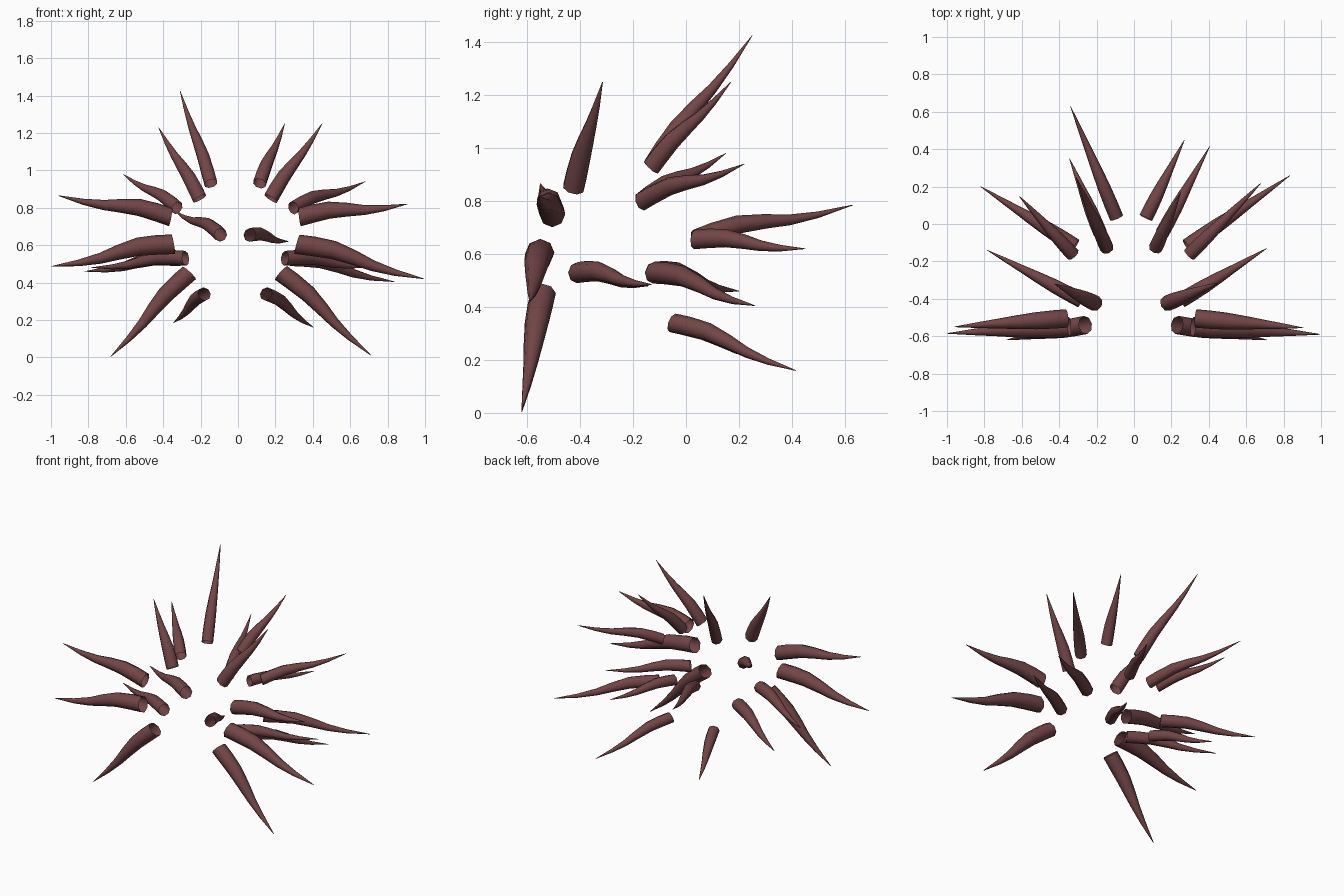
import bpy
import bmesh
import math
from mathutils import Vector

cube = bpy.data.objects.get("Cube")
if cube:
    bpy.data.objects.remove(cube, do_unlink=True)

# One dull red-brown horn colour
horn = bpy.data.materials.new("horn red brown")
horn.use_nodes = True
colour = (0.17, 0.06, 0.06, 1.0)
horn.diffuse_color = colour
shader = horn.node_tree.nodes["Principled BSDF"]
shader.inputs["Base Color"].default_value = colour
shader.inputs["Roughness"].default_value = 0.8

SIDES = 8
MIRROR_X = -0.015          # plane the root ring is mirrored about
# Stations along a spike: (fraction of length, radius factor, upward sway)
PROFILE = [(0, 1, 0), (0.12, 1, 0.018), (0.28, 0.93, 0.032),
           (0.45, 0.75, 0.016), (0.6, 0.55, -0.006), (0.78, 0.33, -0.012),
           (0.92, 0.14, -0.004), (1, 0.03, 0)]


def make_spike(name, root, tip, radius):
    """Sweep a tapering, gently swaying open tube from root to tip."""
    root, tip = Vector(root), Vector(tip)
    axis = tip - root
    direction = axis.normalized()
    up = Vector((0, 0, 1))
    lift = up - direction * up.dot(direction)
    across = direction.cross(lift).normalized()
    over = across.cross(direction).normalized()

    bm = bmesh.new()
    rings = []
    for along, width, sway in PROFILE:
        centre = root + axis * along + lift * (sway * axis.length)
        ring = []
        for i in range(SIDES):
            angle = math.tau * i / SIDES
            spoke = across * math.cos(angle) + over * math.sin(angle)
            ring.append(bm.verts.new(centre + spoke * (radius * width)))
        rings.append(ring)
    for lower, upper in zip(rings, rings[1:]):
        for i in range(SIDES):
            j = (i + 1) % SIDES
            bm.faces.new((lower[i], lower[j], upper[j], upper[i]))
    bm.faces.new(rings[-1])
    bmesh.ops.recalc_face_normals(bm, faces=bm.faces)

    mesh = bpy.data.meshes.new(name)
    bm.to_mesh(mesh)
    bm.free()
    mesh.materials.append(horn)
    spike = bpy.data.objects.new(name, mesh)
    bpy.context.collection.objects.link(spike)

    bpy.ops.object.select_all(action="DESELECT")
    spike.select_set(True)
    bpy.context.view_layer.objects.active = spike
    bpy.ops.object.shade_smooth_by_angle(angle=math.radians(60))


# Pairs of spikes: name, mirrored root, radius, left (+x) tip, right (-x) tip
PAIRS = [
    ("crown_back_spike", (0.13, -0.13, 0.93), 0.037, (0.25, 0.17, 1.25), (-0.31, 0.25, 1.425)),
    ("crown_front_spike", (0.19, -0.425, 0.85), 0.042, (0.45, -0.315, 1.25), (-0.425, -0.32, 1.23)),
    ("shoulder_back_spike", (0.31, -0.165, 0.8), 0.037, (0.68, 0.22, 0.94), (-0.615, 0.15, 0.98)),
    ("shoulder_front_spike", (0.345, -0.505, 0.75), 0.049, (0.905, -0.555, 0.82), (-0.96, -0.55, 0.865)),
    ("rear_spike", (0.078, 0.033, 0.655), 0.037, (0.27, 0.45, 0.62), (-0.34, 0.63, 0.785)),
    ("side_front_spike", (0.33, -0.55, 0.605), 0.053, (0.995, -0.59, 0.42), (-0.997, -0.585, 0.487)),
    ("side_middle_spike", (0.265, -0.41, 0.53), 0.04, (0.71, -0.13, 0.485), (-0.785, -0.14, 0.48)),
    ("side_back_spike", (0.3, -0.12, 0.53), 0.042, (0.835, 0.26, 0.405), (-0.82, 0.2, 0.46)),
    ("lower_front_spike", (0.245, -0.54, 0.452), 0.049, (0.71, -0.62, 0.012), (-0.68, -0.62, 0.005)),
    ("lower_back_spike", (0.165, -0.05, 0.34), 0.037, (0.405, 0.415, 0.16), (-0.345, 0.35, 0.185)),
]

for name, (x, y, z), radius, left_tip, right_tip in PAIRS:
    make_spike("left_" + name, (MIRROR_X + x, y, z), left_tip, radius)
    make_spike("right_" + name, (MIRROR_X - x, y, z), right_tip, radius)
